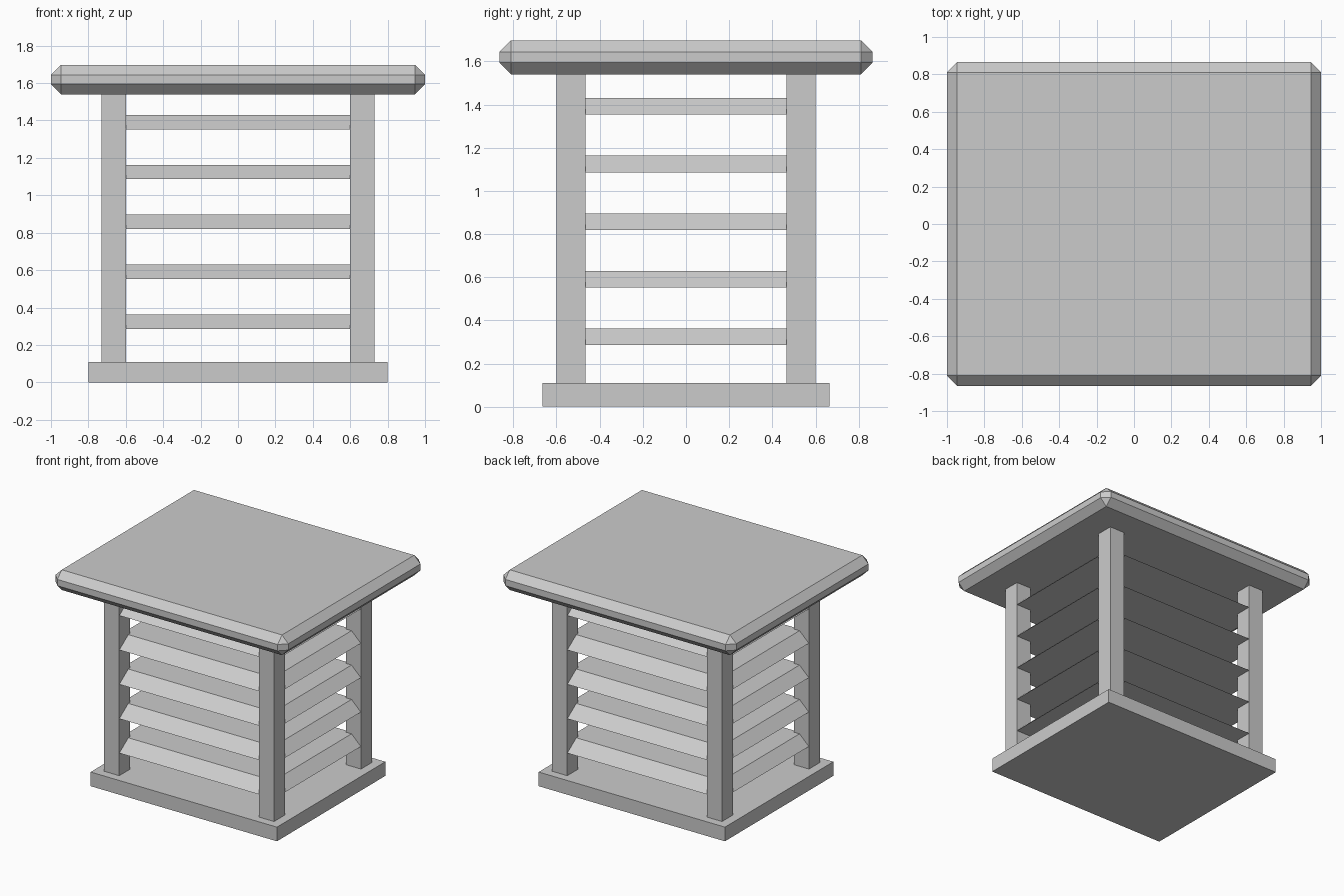
import bpy
import bmesh

old = bpy.data.objects.get("Cube")
if old:
    bpy.data.objects.remove(old, do_unlink=True)

# One plain grey for the whole lantern-like shelter
grey = bpy.data.materials.new("plain_grey")
grey.use_nodes = True
colour = (0.6, 0.6, 0.6, 1)
grey.diffuse_color = colour
grey.node_tree.nodes["Principled BSDF"].inputs["Base Color"].default_value = colour


def block(name, centre, half_x, half_y, bottom, top, inset=(0, 0), bevel=0):
    """Box between two heights; inset draws in the top, bevel chamfers all edges."""
    bm = bmesh.new()
    bmesh.ops.create_cube(bm, size=2)
    for v in bm.verts:
        upper = v.co.z > 0
        v.co.x *= half_x - inset[0] * upper
        v.co.y *= half_y - inset[1] * upper
        v.co.z = top if upper else bottom
    if bevel:
        bmesh.ops.bevel(bm, geom=bm.edges[:], offset=bevel, segments=1,
                        affect='EDGES')
    mesh = bpy.data.meshes.new(name)
    bm.to_mesh(mesh)
    bm.free()
    mesh.materials.append(grey)
    obj = bpy.data.objects.new(name, mesh)
    obj.location = (centre[0], centre[1], 0)
    bpy.context.collection.objects.link(obj)
    return obj


# Base slab and chamfered roof slab
block("base", (0, 0), 0.8, 0.665, 0, 0.11)
block("roof", (0, 0), 1.0, 0.865, 1.54, 1.697, bevel=0.054)

# Four corner posts
for y, end in ((-1, "front"), (1, "back")):
    for x, side in ((-1, "right"), (1, "left")):
        block(f"{end}_{side}_post", (x * 0.665, y * 0.533), 0.065, 0.067, 0.11, 1.55)

# Five louvre slats with sloping edges, held between the posts
for i in range(5):
    z = 0.285 + i * 0.267
    block(f"slat_{i + 1}", (0, 0), 0.729, 0.599, z, z + 0.077, inset=(0.08, 0.11))
